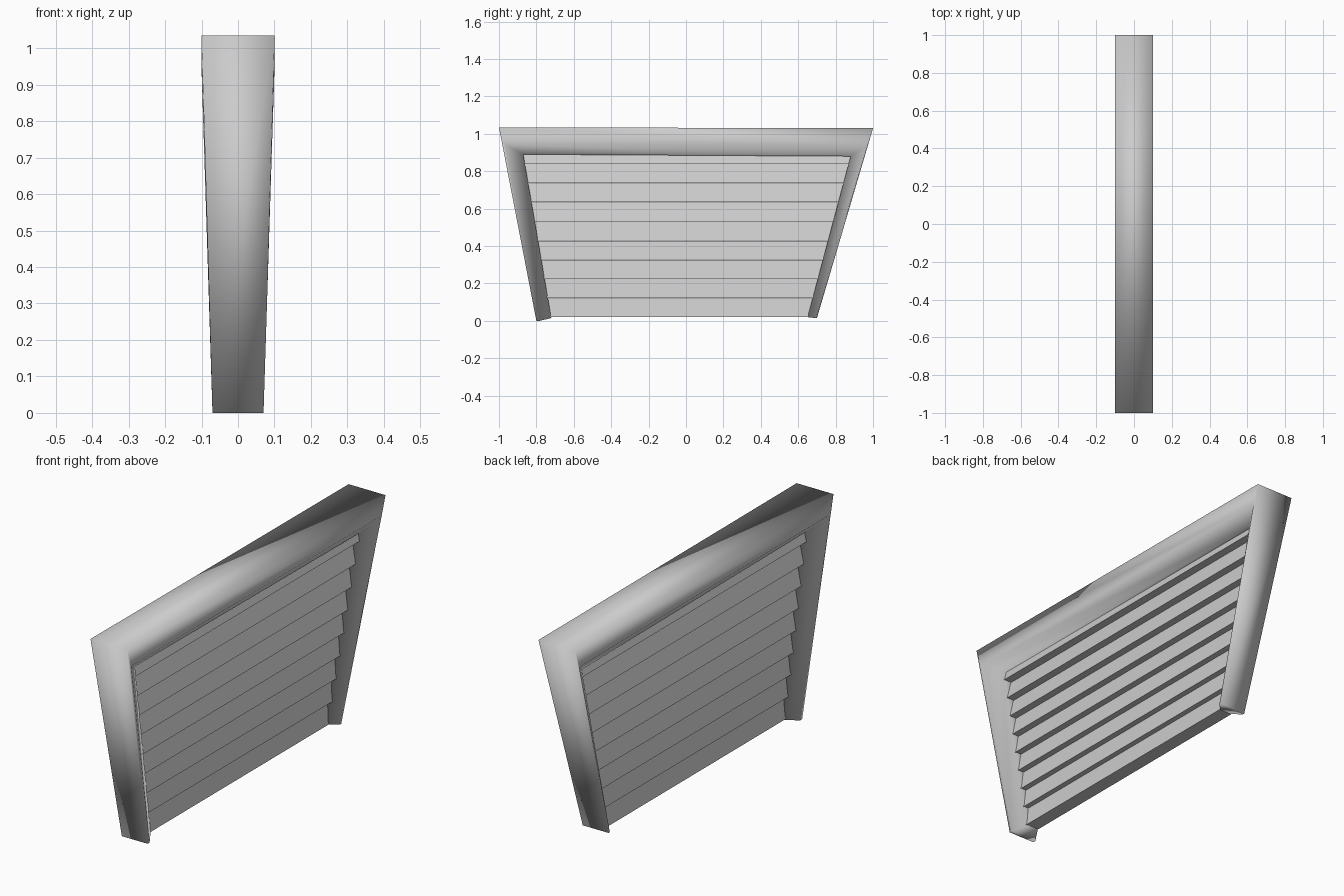
import bpy, bmesh

if "Cube" in bpy.data.objects:
    bpy.data.objects.remove(bpy.data.objects["Cube"])


def loft(name, sections):
    """Skin matching cross-sections, cap both ends and shade smooth."""
    bm = bmesh.new()
    rings = [[bm.verts.new(p) for p in s] for s in sections]
    n = len(rings[0])
    for a, b in zip(rings, rings[1:]):
        for i in range(n):
            j = (i + 1) % n
            bm.faces.new((a[i], a[j], b[j], b[i]))
    bm.faces.new(rings[0])
    bm.faces.new(rings[-1][::-1])
    bmesh.ops.recalc_face_normals(bm, faces=bm.faces)
    mesh = bpy.data.meshes.new(name)
    bm.to_mesh(mesh)
    bm.free()
    mesh.polygons.foreach_set("use_smooth", [True] * len(mesh.polygons))
    ob = bpy.data.objects.new(name, mesh)
    bpy.context.collection.objects.link(ob)
    return ob


def station(outer, lip, inner):
    """Frame cross-section mirrored front to back; each point is (x, y, z)."""
    half = [outer, lip, inner]
    return half + [(-x, y, z) for x, y, z in reversed(half)]


# Three-sided frame: leg, top beam, leg, with a chamfer towards the slats
loft("frame", [
    station((0.07, -0.80, 0.0), (0.07, -0.785, 0.0), (0.03, -0.72, 0.015)),
    station((0.10, -1.00, 1.035), (0.10, -0.97, 0.945), (0.05, -0.87, 0.89)),
    station((0.10, 1.00, 1.03), (0.10, 0.97, 0.94), (0.05, 0.88, 0.88)),
    station((0.07, 0.70, 0.015), (0.07, 0.69, 0.015), (0.03, 0.65, 0.02)),
])


def left_end(z):
    return -0.73 - 0.172 * (z - 0.02)


def right_end(z):
    return 0.665 + 0.25 * (z - 0.02)


# Overlapping slats, wide at the bottom edge and narrow at the top
PITCH = 0.1025
for i in range(9):
    z0 = 0.02 + i * PITCH
    z1 = z0 + PITCH - 0.002
    w = 0.034 + 0.002 * i
    profile = [(w, z0), (0.012, z1), (-0.012, z1), (-w, z0)]
    slat = loft(f"slat_{i + 1}", [
        [(x, end(z), z) for x, z in profile] for end in (left_end, right_end)
    ])
    bpy.context.view_layer.objects.active = slat
    slat.select_set(True)
    bpy.ops.object.shade_smooth_by_angle(angle=1.0)
    slat.select_set(False)
